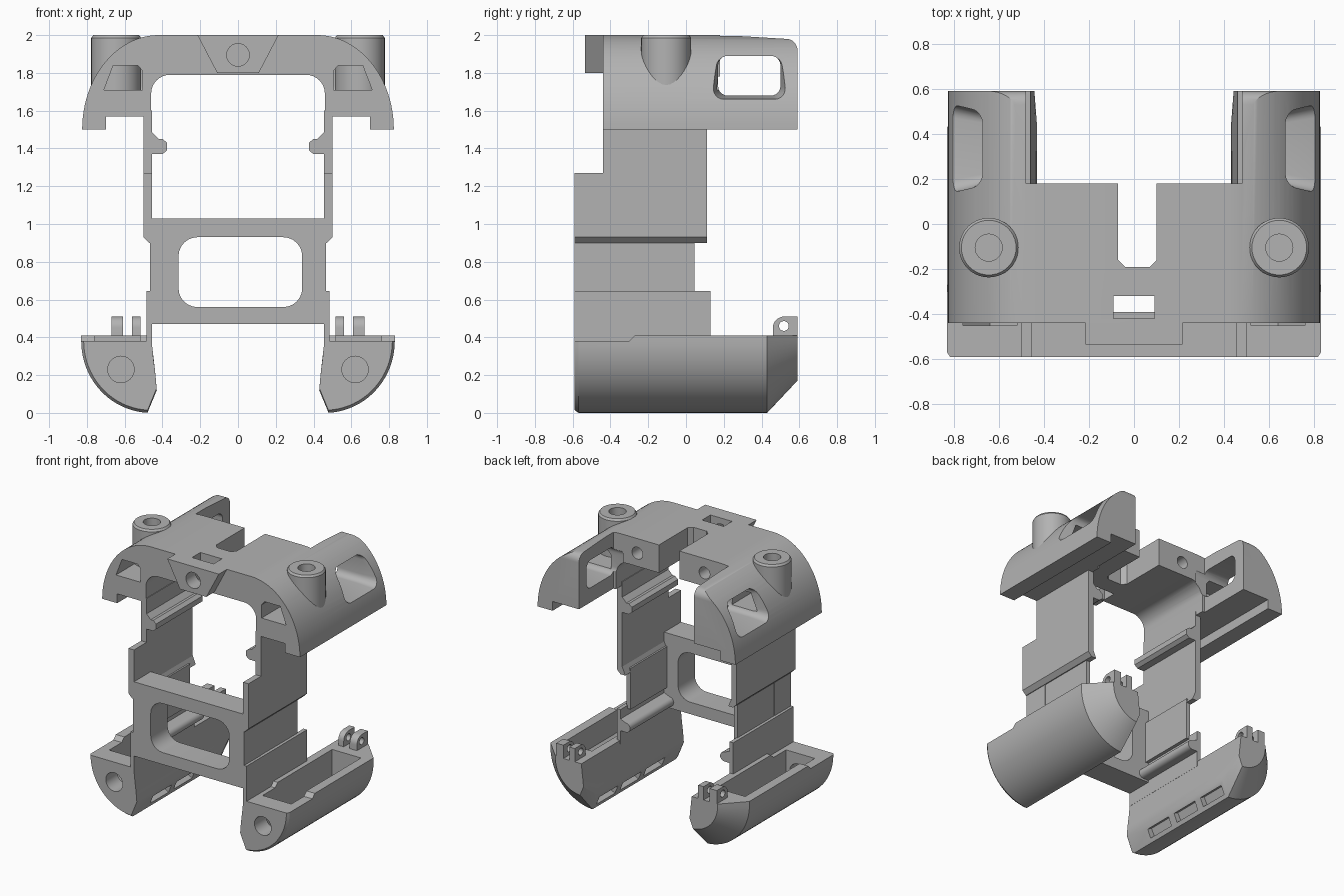
import bpy, bmesh
from math import sin, cos, radians, pi

if "Cube" in bpy.data.objects:
    bpy.data.objects.remove(bpy.data.objects["Cube"], do_unlink=True)

grey = bpy.data.materials.new("plain_grey")
grey.use_nodes = True
COLOUR = (0.45, 0.45, 0.45, 1)
grey.diffuse_color = COLOUR
grey.node_tree.nodes["Principled BSDF"].inputs["Base Color"].default_value = COLOUR


def arc(ca, cb, ra, rb, start, end, n=16):
    angles = [radians(start + (end - start) * i / n) for i in range(n + 1)]
    return [(ca + ra * cos(t), cb + rb * sin(t)) for t in angles]


def circle(ca, cb, r, n=32):
    return arc(ca, cb, r, r, 0, 360, n)[:-1]


def rect(a0, a1, b0, b1):
    return [(a0, b0), (a1, b0), (a1, b1), (a0, b1)]


def rounded(a0, a1, b0, b1, r):
    corners = [(a1 - r, b1 - r), (a0 + r, b1 - r), (a0 + r, b0 + r), (a1 - r, b0 + r)]
    return [p for i, (a, b) in enumerate(corners)
            for p in arc(a, b, r, r, 90 * i, 90 * i + 90, 6)]


def loft(name, pts, stations, axis="y", centre=(0, 0), side=1):
    """Sweep a profile along an axis; stations are (position, scale)."""
    place = {"x": lambda a, b, t: (t, a, b),
             "y": lambda a, b, t: (a, t, b),
             "z": lambda a, b, t: (a, b, t)}[axis]
    bm = bmesh.new()
    rings = []
    for t, s in stations:
        ring = []
        for a, b in pts:
            x, y, z = place(centre[0] + (a - centre[0]) * s,
                            centre[1] + (b - centre[1]) * s, t)
            ring.append(bm.verts.new((x * side, y, z)))
        rings.append(ring)
    n = len(pts)
    for low, high in zip(rings, rings[1:]):
        for i in range(n):
            j = (i + 1) % n
            bm.faces.new((low[i], low[j], high[j], high[i]))
    bm.faces.new(rings[0])
    bm.faces.new(rings[-1])
    bmesh.ops.recalc_face_normals(bm, faces=bm.faces)
    mesh = bpy.data.meshes.new(name)
    bm.to_mesh(mesh)
    bm.free()
    mesh.materials.append(grey)
    obj = bpy.data.objects.new(name, mesh)
    bpy.context.collection.objects.link(obj)
    return obj


def prism(name, pts, t0, t1, axis="y", side=1):
    return loft(name, pts, [(t0, 1), (t1, 1)], axis, side=side)


def finish(obj, cutters=()):
    """Cut, drop the cutters, then shade smooth with sharp edges."""
    bpy.ops.object.select_all(action="DESELECT")
    bpy.context.view_layer.objects.active = obj
    obj.select_set(True)
    for cutter in cutters:
        mod = obj.modifiers.new("cut", "BOOLEAN")
        mod.operation, mod.solver, mod.object = "DIFFERENCE", "EXACT", cutter
        bpy.ops.object.modifier_apply(modifier=mod.name)
        bpy.data.objects.remove(cutter, do_unlink=True)
    bpy.ops.object.shade_smooth_by_angle(angle=radians(28))


def cut(pts, t0, t1, axis="y", side=1):
    return prism("cutter", pts, t0, t1, axis, side)


# Upper shell: arched outside, round-cornered opening inside
half = ([(0.46, 1.57), (0.70, 1.57), (0.70, 1.5)]
        + arc(0.42, 1.5, 0.405, 0.5, 0, 90, 24))
inner = arc(0.36, 1.69, 0.1, 0.1, 90, 0, 8)
right_half = inner + half
shell = prism("upper_shell", right_half + [(-x, z) for x, z in reversed(right_half)],
              -0.44, 0.59)
slot = [(-0.07, 0.7), (-0.07, -0.16), (-0.04, -0.19), (0.07, -0.19), (0.1, -0.16), (0.1, 0.7)]
cutters = [cut(rect(-0.48, 0.48, 0.18, 0.8), 1.4, 2.2, "z"),
           cut(slot, 1.6, 2.2, "z"),
           cut(rect(-0.09, 0.09, -0.42, -0.32), 1.7, 2.2, "z"),
           cut(circle(0, 1.895, 0.06), -0.6, -0.37)]
round_end = arc(0.53, 1.92, 0.06, 0.06, 0, 90, 8) + [(0.2, 2.0), (0.2, 2.1), (0.7, 2.1), (0.7, 1.92)]
cutters.append(cut(round_end, -1, 1, "x"))
pocket = [(0.505, 1.71), (0.71, 1.71), (0.66, 1.84), (0.53, 1.84), (0.505, 1.81)]
for s in (1, -1):
    cutters += [loft("cutter", rounded(0.17, 0.5, 1.68, 1.89, 0.05),
                     [(0.4, 1), (0.68, 1), (0.85, 1.25)], "x", (0.335, 1.785), s),
                cut(pocket, -0.5, 0.25, "y", s),
                cut(circle(0.645, -0.105, 0.06), 1.8, 2.2, "z", s),
                cut(circle(0.28, 1.89, 0.045), 0.0, 0.3, "y", s)]
finish(shell, cutters)

# Front badge block with a bore
badge = prism("front_badge", [(-0.11, 1.8), (0.11, 1.8), (0.215, 2.0), (-0.215, 2.0)], -0.535, -0.435)
finish(badge, [cut(circle(0, 1.895, 0.06), -0.7, -0.3)])

# Lower front frame with a rounded window
frame = prism("front_frame", rect(-0.465, 0.465, 0.47, 1.03), -0.59, -0.39)
finish(frame, [cut(rounded(-0.315, 0.34, 0.56, 0.93, 0.1), -0.8, 0)])

rib = [(0.47, 1.37), (0.4, 1.37), (0.375, 1.39), (0.375, 1.43), (0.4, 1.45), (0.42, 1.45), (0.47, 1.5)]
rail = arc(0.41, 0.52, 0.035, 0.035, 270, 90, 8) + [(0.47, 0.58), (0.47, 0.485)]
pod_profile = ([(0.46, 0.41), (0.83, 0.41)] + arc(0.46, 0.38, 0.37, 0.38, 0, -87, 20)
               + [(0.43, 0.12), (0.437, 0.2), (0.448, 0.29)])

for s, label in ((1, "left"), (-1, "right")):
    # Top screw boss
    boss = loft(label + "_boss", circle(0.645, -0.105, 0.132, 40),
                [(1.66, 1), (1.985, 1), (2.0, 0.92)], "z", (0.645, -0.105), s)
    finish(boss, [cut(circle(0.645, -0.105, 0.06), 1.8, 2.2, "z", s)])

    # Stepped side wall
    upper = [(-0.59, 0.93), (0.11, 0.93), (0.11, 1.6), (-0.44, 1.6), (-0.44, 1.27), (-0.59, 1.27)]
    finish(prism(label + "_upper_wall", upper, 0.455, 0.5, "x", s))
    ledge = [(0.43, 0.9), (0.47, 0.9), (0.5, 0.93), (0.455, 0.96)]
    finish(prism(label + "_wall_ledge", ledge, -0.59, 0.11, "y", s))
    finish(prism(label + "_middle_wall", rect(-0.59, 0.045, 0.62, 0.93), 0.43, 0.463, "x", s))
    finish(prism(label + "_lower_wall", rect(-0.59, 0.13, 0.37, 0.645), 0.455, 0.485, "x", s))

    # Inner guide rails
    finish(prism(label + "_upper_rib", rib, -0.44, 0.11, "y", s))
    finish(prism(label + "_lower_rail", rail, -0.4, 0.13, "y", s))

    # Hollow lower pod with a tapered back end
    pod = loft(label + "_pod", pod_profile,
               [(-0.59, 0.965), (-0.57, 1), (0.43, 1), (0.59, 0.585)], "y", (0.46, 0.41), s)
    cavity = [(0.52, 0.12), (0.64, 0.12), (0.76, 0.24), (0.76, 0.7), (0.52, 0.7)]
    step = [(-0.8, 0.38), (-0.3, 0.38), (-0.265, 0.415), (-0.265, 0.6), (-0.8, 0.6)]
    pod_cuts = [cut(cavity, -0.45, 0.38, "y", s),
                cut(step, 0.3, 1.0, "x", s),
                cut(circle(0.62, 0.23, 0.07), -0.8, -0.4, "y", s)]
    recess = [(0.41, 0.0), (0.38, 0.06), (0.475, 0.11), (0.505, 0.05)]
    for y in (-0.38, -0.1, 0.18):
        pod_cuts.append(cut(recess, y, y + 0.22, "y", s))
    finish(pod, pod_cuts)

    # Hinge tabs
    tab_profile = [(0.46, 0.37), (0.59, 0.37), (0.59, 0.51)] + arc(0.52, 0.45, 0.06, 0.06, 90, 180, 8)
    for x0, x1, which in ((0.515, 0.56, "inner"), (0.61, 0.67, "outer")):
        tab = prism(label + "_" + which + "_tab", tab_profile, x0, x1, "x", s)
        finish(tab, [cut(circle(0.518, 0.46, 0.026, 20), 0.4, 0.8, "x", s)])
